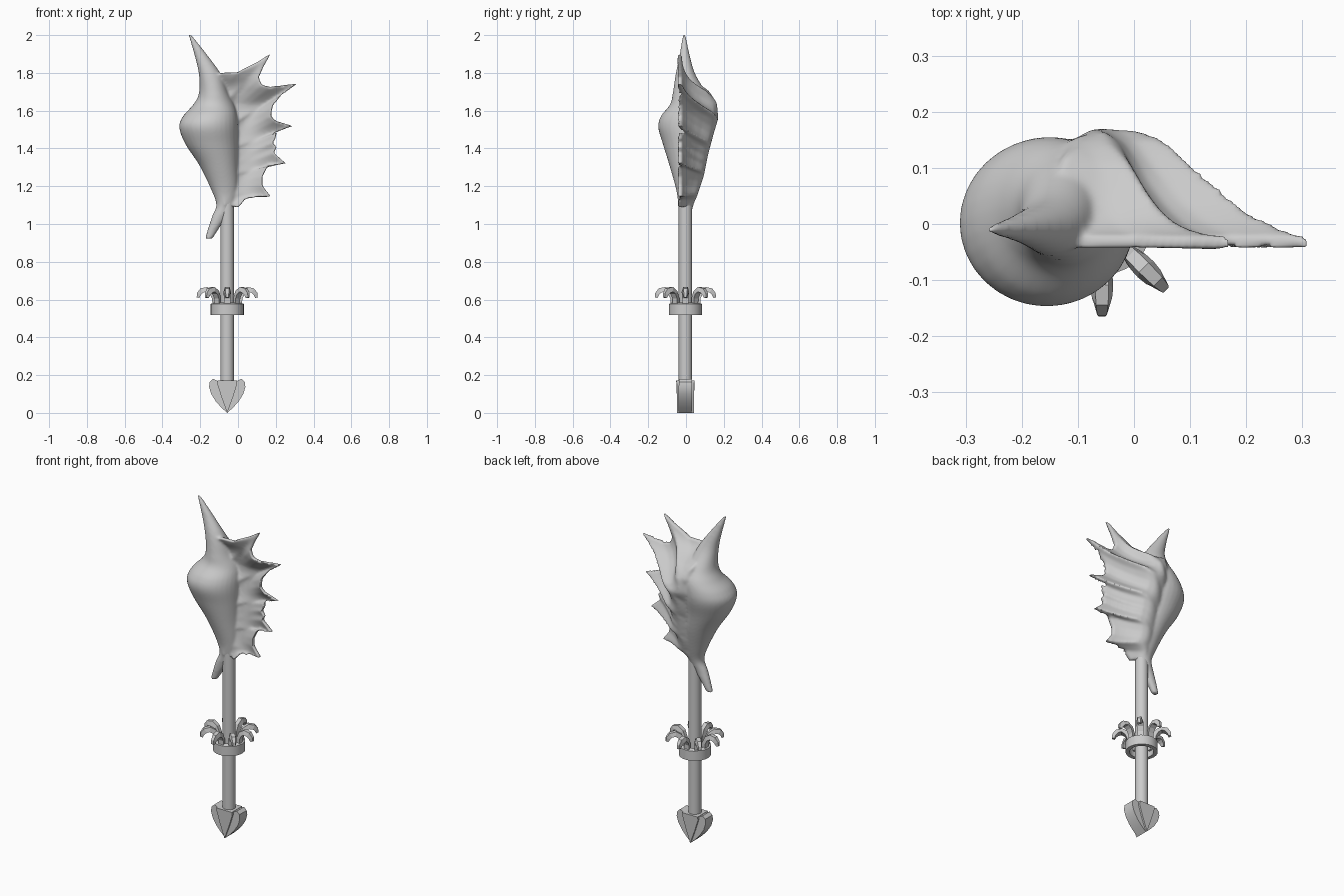
import bpy, bmesh, math
from mathutils import Vector

if "Cube" in bpy.data.objects:
    bpy.data.objects.remove(bpy.data.objects["Cube"])

CX, CY = -0.057, -0.003   # staff axis


def lerp_table(tab, x):
    """Piecewise linear lookup in sorted (x, value) pairs."""
    if x <= tab[0][0]:
        return tab[0][1]
    for (a, va), (b, vb) in zip(tab, tab[1:]):
        if x <= b:
            return va + (vb - va) * (x - a) / (b - a)
    return tab[-1][1]


def catmull(rows, steps):
    """Smoothly resample rows of numbers."""
    out = []
    for i in range(len(rows) - 1):
        p0, p1, p2, p3 = (rows[max(0, min(len(rows) - 1, i + k))] for k in (-1, 0, 1, 2))
        for j in range(steps):
            t = j / steps
            out.append([0.5 * (2 * b + (c - a) * t + (2 * a - 5 * b + 4 * c - d) * t * t
                        + (3 * b - a - 3 * c + d) * t ** 3) for a, b, c, d in zip(p0, p1, p2, p3)])
    return out + [list(rows[-1])]


def loft(bm, rings):
    """Closed skin over equal-length closed rings, capped at both ends."""
    vs = [[bm.verts.new(p) for p in r] for r in rings]
    n = len(vs[0])
    for a, b in zip(vs, vs[1:]):
        for k in range(n):
            bm.faces.new((a[k], a[(k + 1) % n], b[(k + 1) % n], b[k]))
    bm.faces.new(vs[0])
    bm.faces.new(vs[-1][::-1])


def finish(bm, name, smooth=None):
    bmesh.ops.recalc_face_normals(bm, faces=bm.faces)
    me = bpy.data.meshes.new(name)
    bm.to_mesh(me)
    bm.free()
    ob = bpy.data.objects.new(name, me)
    bpy.context.collection.objects.link(ob)
    if smooth:
        bpy.ops.object.select_all(action='DESELECT')
        ob.select_set(True)
        bpy.context.view_layer.objects.active = ob
        bpy.ops.object.shade_smooth_by_angle(angle=math.radians(smooth))
    return ob


# Shell whorl: z, left, right, front, back of each oval section
bm = bmesh.new()
body = [(2.01, -.263, -.247, -.018, -.002), (1.9, -.23, -.16, -.034, .02),
        (1.8, -.207, -.09, -.055, .05), (1.7, -.207, -.05, -.07, .11),
        (1.64, -.237, -.02, -.085, .145), (1.58, -.29, -.005, -.132, .155),
        (1.52, -.311, 0, -.147, .15), (1.43, -.278, 0, -.122, .125),
        (1.316, -.203, 0, -.087, .10), (1.19, -.142, 0, -.052, .065),
        (1.11, -.115, -.02, -.04, .04), (1.05, -.137, -.055, -.035, .025),
        (1.0, -.154, -.09, -.03, .02), (.93, -.175, -.135, -.022, .012)]
rings = []
for z, xl, xr, yf, yb in catmull(body, 6):
    cx, cy, rx, ry = (xl + xr) / 2, (yf + yb) / 2, (xr - xl) / 2, (yb - yf) / 2
    rings.append([(cx + rx * math.cos(a * math.tau / 32), cy + ry * math.sin(a * math.tau / 32), z)
                  for a in range(32)])
loft(bm, rings)

# Flared spiny lip: sections fanned from the body out to the rim
rim = [(-.13, 1.80), (-.07, 1.81), (0, 1.812), (.03, 1.83), (.10, 1.865), (.175, 1.912),
       (.135, 1.84), (.11, 1.785), (.125, 1.745), (.17, 1.735), (.315, 1.752), (.23, 1.69),
       (.185, 1.635), (.175, 1.58), (.20, 1.555), (.29, 1.527), (.205, 1.495), (.20, 1.46),
       (.182, 1.44), (.205, 1.415), (.19, 1.385), (.255, 1.328), (.16, 1.32), (.13, 1.26),
       (.13, 1.21), (.175, 1.152), (.10, 1.15), (.04, 1.14), (0, 1.095)]
height = [(1.1, .035), (1.156, .06), (1.26, .095), (1.37, .117), (1.475, .145), (1.565, .172),
          (1.645, .167), (1.71, .125), (1.78, .055), (1.85, .012), (1.92, 0)]
dome = [(0, .86), (.15, .98), (.25, 1), (.4, .88), (.55, .58), (.7, .33), (.85, .14), (1, 0)]
fine = []
for (x0, z0), (x1, z1) in zip(rim, rim[1:]):
    fine += [(x0 + (x1 - x0) * k / 4, z0 + (z1 - z0) * k / 4) for k in range(4)]
fine.append(rim[-1])
rings = []
S = 18
for i, (px, pz) in enumerate(fine):
    t = i / (len(fine) - 1)
    bx, bz = -.13 + .06 * t, 1.70 - .59 * t
    front, back = [], []
    for k in range(S + 1):
        s = k / S
        x, z = bx + (px - bx) * s, bz + (pz - bz) * s
        h = lerp_table(height, z)
        front.append((x, -.046 + .07 * math.sin(math.pi * s) * h / .17, z))
        back.append((x, -.022 + (h + .022) * lerp_table(dome, s), z))
    rings.append(front + back[::-1])
loft(bm, rings)
shell = finish(bm, "conch_shell")
rm = shell.modifiers.new("fuse", 'REMESH')
rm.mode = 'VOXEL'
rm.voxel_size = .007
rm.use_smooth_shade = True
sm = shell.modifiers.new("soften", 'SMOOTH')
sm.factor = .5
sm.iterations = 8


def lathe(name, profile, sides):
    """Closed profile (r, z) turned around the staff axis."""
    bm = bmesh.new()
    vs = [[bm.verts.new((CX + r * math.cos(a * math.tau / sides), CY + r * math.sin(a * math.tau / sides), z))
           for r, z in profile] for a in range(sides)]
    n = len(profile)
    for a in range(sides):
        p, q = vs[a], vs[(a + 1) % sides]
        for k in range(n):
            bm.faces.new((p[k], p[(k + 1) % n], q[(k + 1) % n], q[k]))
    return finish(bm, name, 35)


# Shaft
bm = bmesh.new()
loft(bm, [[(CX + .036 * math.cos(a * math.tau / 16), CY + .036 * math.sin(a * math.tau / 16), z)
           for a in range(16)] for z in (.12, 1.16)])
finish(bm, "shaft", 35)

# Collar ring
lathe("collar", [(.088, .527), (.088, .585), (.066, .592), (.066, .527)], 24)

# Curled hooks around the collar: r, z, half width, half thickness
hook = [(.066, .56, .016, .012), (.068, .615, .017, .012), (.082, .645, .019, .013),
        (.108, .662, .020, .013), (.135, .656, .018, .013), (.150, .638, .014, .011),
        (.155, .618, .010, .007)]
for n in range(8):
    ang = n * math.tau / 8
    out, side = Vector((math.cos(ang), math.sin(ang), 0)), Vector((-math.sin(ang), math.cos(ang), 0))
    rings = []
    for i, (r, z, w, th) in enumerate(hook):
        a, b = hook[max(0, i - 1)], hook[min(len(hook) - 1, i + 1)]
        d = Vector((b[0] - a[0], b[1] - a[1])).normalized()
        nrm = out * -d.y + Vector((0, 0, d.x))
        c = Vector((CX, CY, z)) + out * r
        rings.append([c + side * w - nrm * th, c + side * w * .6 + nrm * th,
                      c - side * w * .6 + nrm * th, c - side * w - nrm * th])
    bm = bmesh.new()
    loft(bm, rings)
    finish(bm, f"hook_{n + 1}")


def prism(name, half, depth_top, depth):
    """Mirrored x-z outline extruded along y, with a deeper top rim."""
    pts = half + [(-x, z) for x, z in reversed(half) if x > 0]
    bm = bmesh.new()
    loft(bm, [[(CX + x, CY + sgn * (depth_top if z > .165 else depth), z) for x, z in pts] for sgn in (-1, 1)])
    return finish(bm, name, 30)


# Pommel: central wedge with swept side blades
prism("pommel_wedge", [(0, .008), (.03, .09), (.052, .16), (.052, .18)], .049, .045)
prism("pommel_blades", [(0, .008), (.03, .035), (.06, .068), (.085, .108), (.096, .145),
                        (.093, .172), (.075, .188), (.055, .178)], .034, .036)

# Rest the tip on the ground
for ob in bpy.context.collection.objects:
    ob.location.z -= .008
